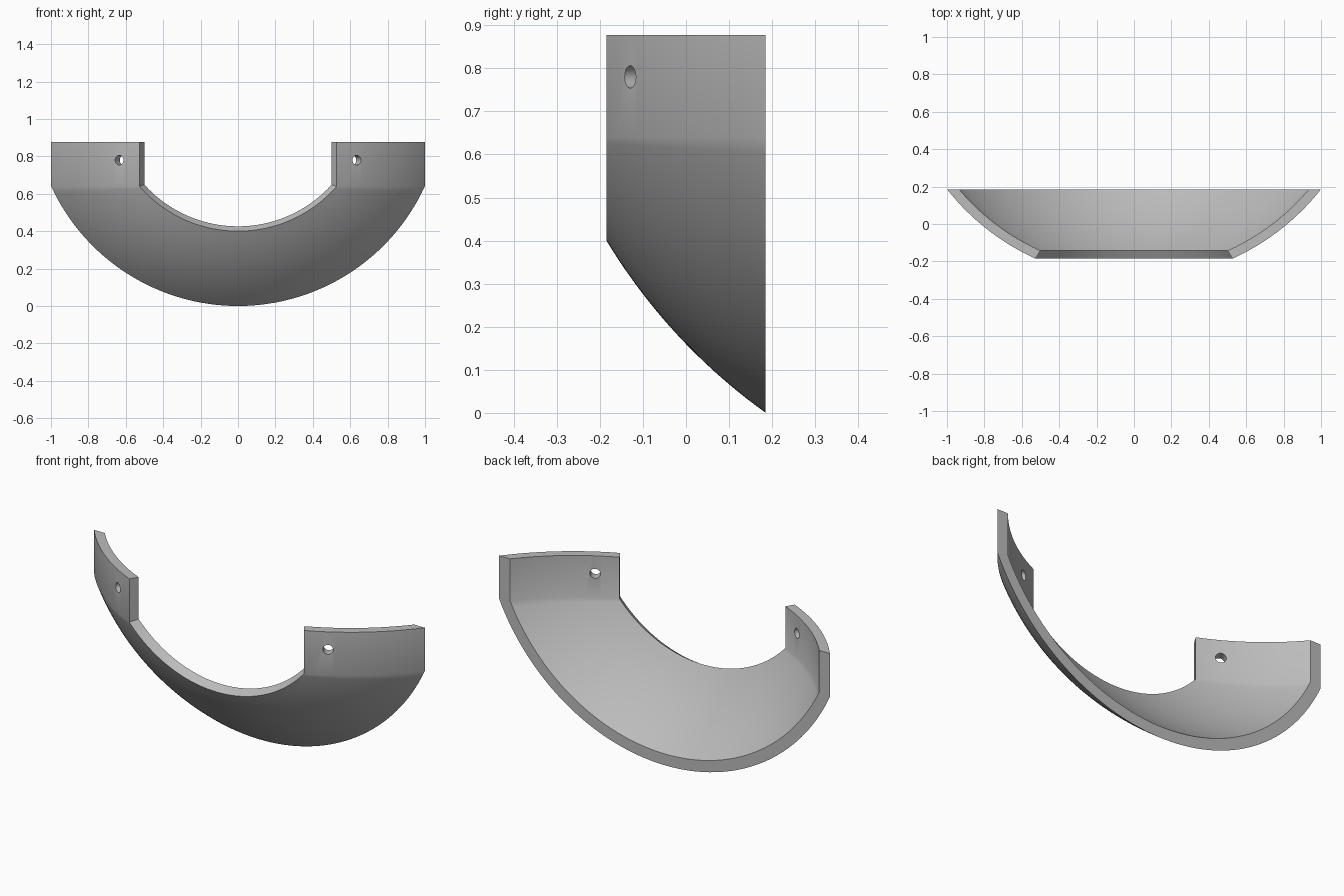
import bpy, bmesh
from math import sqrt, sin, cos, acos, pi
from mathutils import Vector

if "Cube" in bpy.data.objects:
    bpy.data.objects.remove(bpy.data.objects["Cube"], do_unlink=True)

# The shell is a slice of a hollow sphere whose two ends run straight up
CENTRE_Y, CENTRE_Z, TOP = 0.973, 1.10, 0.877
FRONT, BACK = -0.185, 0.185
OUTER, INNER = 1.353, 1.303
DROP = 0.46          # crease depth below the sphere centre, outer skin
WALL = sqrt(OUTER**2 - DROP**2)
DROP_IN = sqrt(INNER**2 - (WALL - OUTER + INNER)**2)
ARC, ACROSS = 64, 16

grey = bpy.data.materials.new("plain grey")
grey.use_nodes = True
colour = (0.5, 0.5, 0.5, 1)
grey.diffuse_color = colour
grey.node_tree.nodes["Principled BSDF"].inputs["Base Color"].default_value = colour


def sweep_line(radius, drop, y):
    """Points from one top end, down around the arc and up to the other."""
    r = sqrt(radius**2 - (y - CENTRE_Y)**2)
    limit = acos(drop / r)
    angles = [limit * (2 * i / ARC - 1) for i in range(ARC + 1)]
    arc = [Vector((r * sin(a), y, CENTRE_Z - r * cos(a))) for a in angles]
    ends = [Vector((p.x, y, TOP)) for p in (arc[0], arc[-1])]
    return [ends[0], *arc, ends[1]]


def skin(bm, radius, drop, front):
    rows = []
    for j in range(ACROSS + 1):
        y = front + (BACK - front) * j / ACROSS
        rows.append([bm.verts.new(p) for p in sweep_line(radius, drop, y)])
    return rows


# Curved shell: outer and inner skins joined around every rim
bm = bmesh.new()
front_in = CENTRE_Y + (FRONT - CENTRE_Y) * INNER / OUTER
outer = skin(bm, OUTER, DROP, FRONT)
inner = skin(bm, INNER, DROP_IN, front_in)
loop = outer + inner[::-1]
for a, b in zip(loop, loop[1:] + loop[:1]):
    for i in range(len(a) - 1):
        bm.faces.new((a[i], a[i + 1], b[i + 1], b[i]))
for end in (0, -1):
    for j in range(ACROSS):
        bm.faces.new((outer[j][end], outer[j + 1][end],
                      inner[j + 1][end], inner[j][end]))
bmesh.ops.recalc_face_normals(bm, faces=bm.faces)
mesh = bpy.data.meshes.new("curved_shell")
bm.to_mesh(mesh)
bm.free()
mesh.materials.append(grey)
shell = bpy.data.objects.new("curved_shell", mesh)
bpy.context.collection.objects.link(shell)

# Screw holes bored square to each upright end
for side in (-1, 1):
    spot = Vector((side * 0.635, -0.13, 0.78))
    axis = Vector((spot.x, spot.y - CENTRE_Y, 0))
    bpy.ops.mesh.primitive_cylinder_add(vertices=32, radius=0.026, depth=0.3,
                                        location=spot)
    cutter = bpy.context.object
    cutter.name = "hole_cutter"
    cutter.rotation_euler = axis.to_track_quat("Z", "Y").to_euler()
    cutter.hide_render = True
    cutter.data.materials.append(grey)
    bpy.context.view_layer.update()
    cut = shell.modifiers.new("screw_hole", "BOOLEAN")
    cut.operation, cut.solver, cut.object = "DIFFERENCE", "EXACT", cutter
    bpy.context.view_layer.objects.active = shell
    bpy.ops.object.modifier_apply(modifier=cut.name)
    bpy.data.objects.remove(cutter, do_unlink=True)

# Smooth skins with crisp rims
bpy.ops.object.select_all(action="DESELECT")
shell.select_set(True)
bpy.context.view_layer.objects.active = shell
bpy.ops.object.shade_smooth_by_angle(angle=pi / 6)
